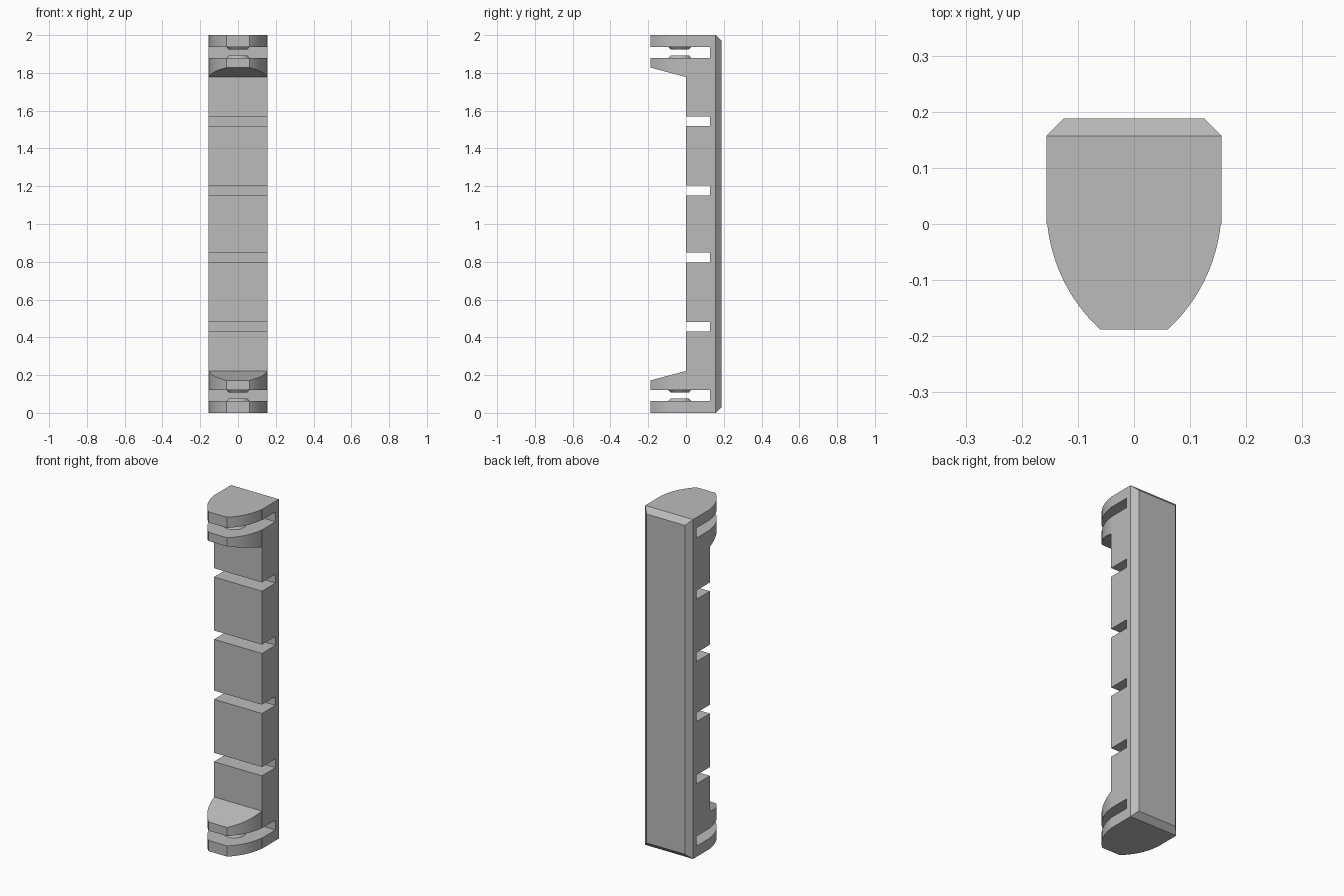
import bpy, bmesh, math
from mathutils import Matrix

cube = bpy.data.objects.get("Cube")
if cube:
    bpy.data.objects.remove(cube, do_unlink=True)

HEIGHT = 2.0
HALF_W, FRONT, BACK, SLOT_END = 0.156, -0.188, 0.188, 0.126
CHAMFER = 0.031

grey = bpy.data.materials.new("plain grey")
grey.use_nodes = True
grey.diffuse_color = (0.5, 0.5, 0.5, 1)
grey.node_tree.nodes["Principled BSDF"].inputs["Base Color"].default_value = (0.5, 0.5, 0.5, 1)


def add_object(name, bm):
    bmesh.ops.recalc_face_normals(bm, faces=bm.faces)
    mesh = bpy.data.meshes.new(name)
    bm.to_mesh(mesh)
    bm.free()
    mesh.materials.append(grey)
    obj = bpy.data.objects.new(name, mesh)
    bpy.context.collection.objects.link(obj)
    return obj


def prism(name, points, offset):
    """Extrude a closed outline along an offset vector."""
    bm = bmesh.new()
    face = bm.faces.new([bm.verts.new(p) for p in points])
    result = bmesh.ops.extrude_face_region(bm, geom=[face])
    verts = [v for v in result["geom"] if isinstance(v, bmesh.types.BMVert)]
    bmesh.ops.translate(bm, verts=verts, vec=offset)
    return add_object(name, bm)


def select_only(obj):
    bpy.ops.object.select_all(action="DESELECT")
    obj.select_set(True)
    bpy.context.view_layer.objects.active = obj


# Side outline: chamfered back, slotted jaws, notched front; mirrored about mid height
lower = [(BACK, CHAMFER), (BACK - CHAMFER, 0), (FRONT, 0), (FRONT, 0.063),
         (SLOT_END, 0.063), (SLOT_END, 0.121), (FRONT, 0.121), (FRONT, 0.172), (0, 0.222)]
for z in (0.43, 0.797):
    lower += [(0, z), (SLOT_END, z), (SLOT_END, z + 0.052), (0, z + 0.052)]
side = lower + [(y, HEIGHT - z) for y, z in reversed(lower)]
body = prism("slotted_body", [(-0.2, y, z) for y, z in side], (0.4, 0, 0))

# Plan outline: chamfered back corners, straight sides, curved cheeks to a flat nose
radius, arc_y = 0.296, 0.03
sweep = math.asin((arc_y - FRONT) / radius)
start = math.asin(arc_y / radius)
half = [(HALF_W - CHAMFER, BACK), (HALF_W, BACK - CHAMFER), (HALF_W, 0)]
for i in range(17):
    a = start + (sweep - start) * i / 16
    half.append((HALF_W - radius * (1 - math.cos(a)), arc_y - radius * math.sin(a)))
plan = half + [(-x, y) for x, y in reversed(half)]
cutter = prism("plan_cutter", [(x, y, -0.1) for x, y in plan], (0, 0, HEIGHT + 0.2))
cutter.hide_render = True

# Trim the body to the plan outline
trim = body.modifiers.new("trim", "BOOLEAN")
trim.operation = "INTERSECT"
trim.solver = "EXACT"
trim.object = cutter
select_only(body)
bpy.ops.object.modifier_apply(modifier=trim.name)
bpy.data.objects.remove(cutter, do_unlink=True)
bpy.ops.object.shade_smooth_by_angle(angle=math.radians(20))

# Round tapered pads inside both jaw slots
pads = (("bottom_lower_pad", 0.063, 1), ("bottom_upper_pad", 0.121, -1),
        ("top_lower_pad", HEIGHT - 0.121, 1), ("top_upper_pad", HEIGHT - 0.063, -1))
for name, z, direction in pads:
    bm = bmesh.new()
    bmesh.ops.create_cone(bm, cap_ends=True, segments=32, radius1=0.062, radius2=0.05, depth=0.014)
    if direction < 0:
        bmesh.ops.rotate(bm, verts=bm.verts, matrix=Matrix.Rotation(math.pi, 3, "X"))
    bmesh.ops.translate(bm, verts=bm.verts, vec=(0, -0.033, z + direction * 0.005))
    pad = add_object(name, bm)
    select_only(pad)
    bpy.ops.object.shade_smooth_by_angle(angle=math.radians(30))
